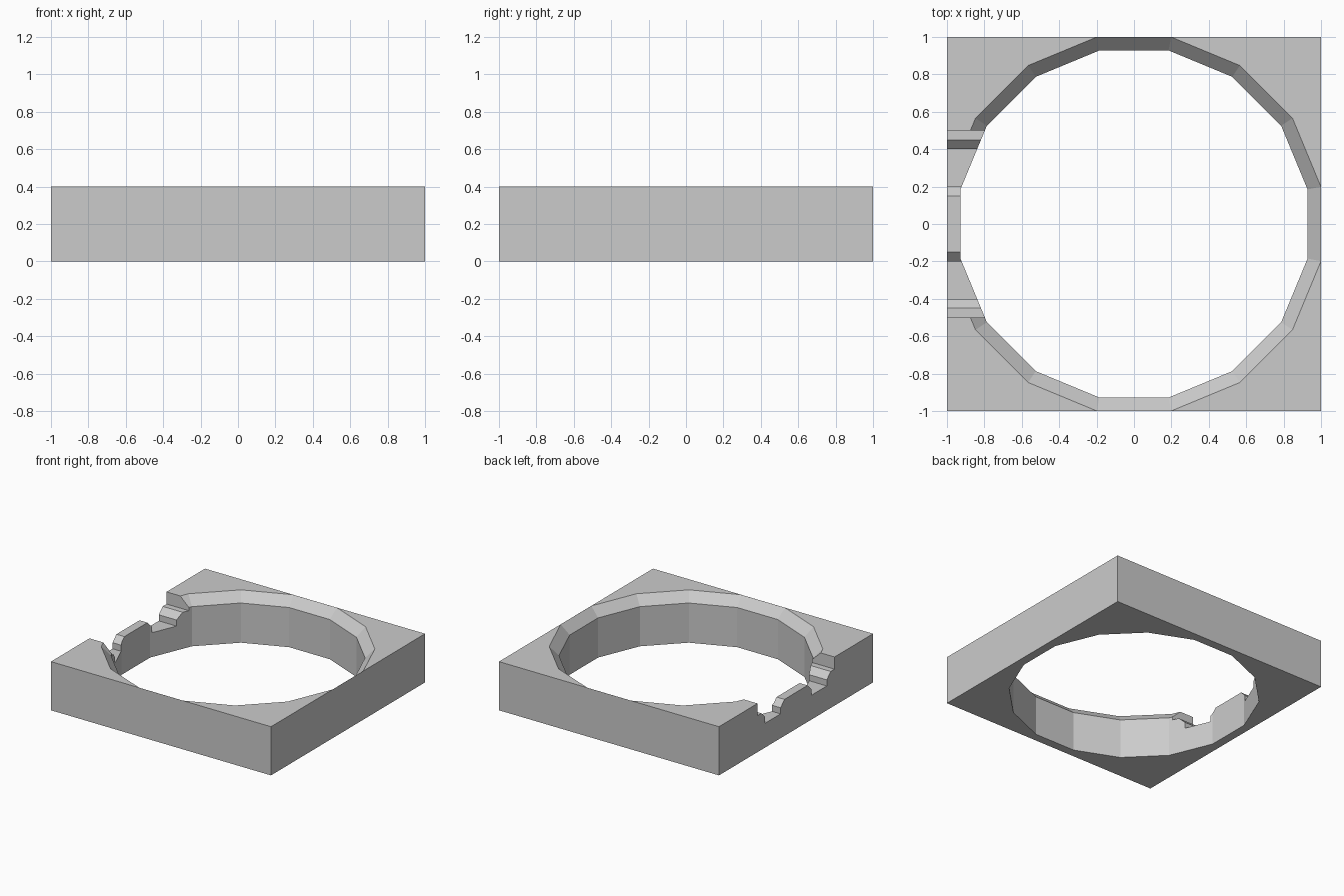
import bpy, bmesh
from math import cos, sin, pi

if "Cube" in bpy.data.objects:
    bpy.data.objects.remove(bpy.data.objects["Cube"])

SIDES = 16
HALF = pi / SIDES


def loft(name, loops):
    """Closed solid from matching point loops, capped at both ends."""
    bm = bmesh.new()
    rings = [[bm.verts.new(p) for p in loop] for loop in loops]
    n = len(rings[0])
    for a, b in zip(rings, rings[1:]):
        for i in range(n):
            j = (i + 1) % n
            bm.faces.new((a[i], a[j], b[j], b[i]))
    bm.faces.new(rings[0])
    bm.faces.new(rings[-1])
    bmesh.ops.recalc_face_normals(bm, faces=bm.faces)
    mesh = bpy.data.meshes.new(name)
    bm.to_mesh(mesh)
    bm.free()
    ob = bpy.data.objects.new(name, mesh)
    bpy.context.collection.objects.link(ob)
    return ob


def ring(apothem, z):
    r = apothem / cos(HALF)
    return [(r * cos(HALF + 2 * HALF * i), r * sin(HALF + 2 * HALF * i), z)
            for i in range(SIDES)]


def cut(target, cutter):
    mod = target.modifiers.new(cutter.name, 'BOOLEAN')
    mod.operation = 'DIFFERENCE'
    mod.solver = 'EXACT'
    mod.object = cutter
    bpy.context.view_layer.objects.active = target
    bpy.ops.object.modifier_apply(modifier=mod.name)
    bpy.data.objects.remove(cutter)


# Square plate
square = [(-1, -1), (1, -1), (1, 1), (-1, 1)]
plate = loft("ring_plate", [[(x, y, z) for x, y in square] for z in (0, 0.4)])

# Sixteen-sided hole with a chamfered top rim
hole = loft("hole_cutter", [ring(0.928, -0.1), ring(0.928, 0.326),
                            ring(0.9995, 0.4), ring(0.9995, 0.5)])
hole.hide_render = True
cut(plate, hole)

# Notched opening in the left wall, mirrored about y = 0
half = [(0.15, 0.3), (0.2, 0.25), (0.2, 0.2), (0.4, 0.2),
        (0.4, 0.25), (0.45, 0.3), (0.5, 0.3), (0.5, 0.5)]
profile = half + [(-y, z) for y, z in reversed(half)]
notch = loft("notch_cutter", [[(x, y, z) for y, z in profile] for x in (-1.1, -0.5)])
notch.hide_render = True
cut(plate, notch)
